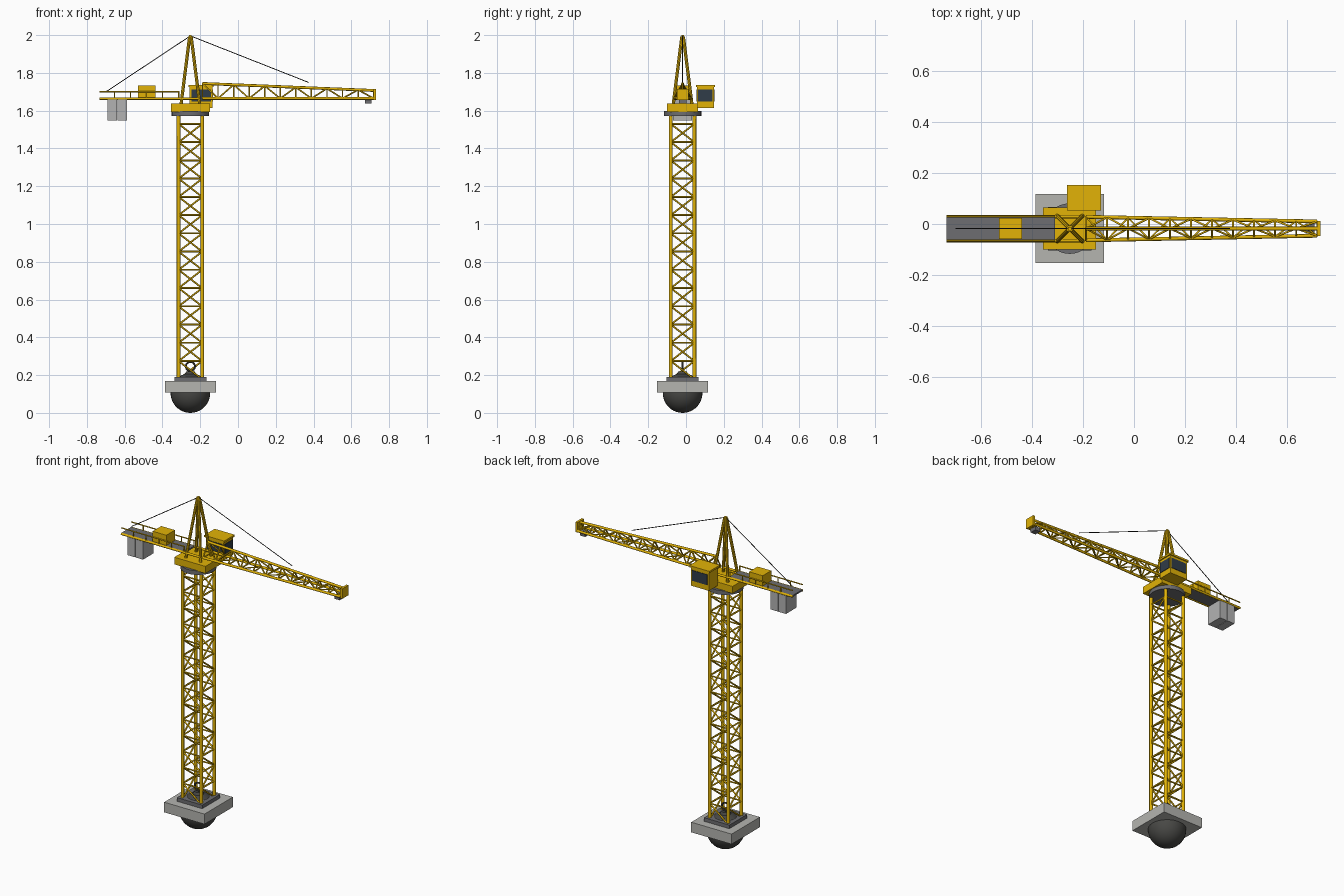
import bpy, bmesh, math
from mathutils import Vector, Matrix

if "Cube" in bpy.data.objects:
    bpy.data.objects.remove(bpy.data.objects["Cube"])

CX, CY = -0.252, -0.018          # mast axis


def material(name, rgb):
    m = bpy.data.materials.new(name)
    m.diffuse_color = (*rgb, 1)
    m.use_nodes = True
    m.node_tree.nodes["Principled BSDF"].inputs["Base Color"].default_value = m.diffuse_color
    return m


YELLOW = material("crane yellow", (0.76, 0.45, 0.002))
CONCRETE = material("concrete grey", (0.46, 0.46, 0.435))
WEIGHT = material("counterweight grey", (0.45, 0.45, 0.45))
STEEL = material("dark steel", (0.155, 0.155, 0.165))
IRON = material("ball iron", (0.065, 0.065, 0.06))
GLASS = material("window glass", (0.03, 0.045, 0.065))
CABLE = material("cable black", (0.025, 0.025, 0.025))


def finish(bm, name, mat, smooth=False):
    me = bpy.data.meshes.new(name)
    bmesh.ops.recalc_face_normals(bm, faces=bm.faces)
    for f in bm.faces:
        f.smooth = smooth and len(f.verts) <= 4
    bm.to_mesh(me)
    bm.free()
    me.materials.append(mat)
    ob = bpy.data.objects.new(name, me)
    bpy.context.collection.objects.link(ob)
    return ob


def add_box(bm, lo, hi):
    lo, hi = Vector(lo), Vector(hi)
    size = Matrix.Diagonal((*(hi - lo), 1))
    bmesh.ops.create_cube(bm, size=1, matrix=Matrix.Translation((lo + hi) / 2) @ size)


def box(name, mat, lo, hi):
    bm = bmesh.new()
    add_box(bm, lo, hi)
    return finish(bm, name, mat)


def tube(bm, a, b, t, seg=8):
    """Round bar of diameter t from a to b."""
    a, b = Vector(a), Vector(b)
    rot = (b - a).to_track_quat('Z', 'Y').to_matrix().to_4x4()
    bmesh.ops.create_cone(bm, cap_ends=True, segments=seg, radius1=t / 2, radius2=t / 2,
                          depth=(b - a).length, matrix=Matrix.Translation((a + b) / 2) @ rot)


def disc(name, mat, r1, r2, z0, z1, seg=32):
    bm = bmesh.new()
    bmesh.ops.create_cone(bm, cap_ends=True, segments=seg, radius1=r1, radius2=r2, depth=z1 - z0,
                          matrix=Matrix.Translation((CX, CY, (z0 + z1) / 2)))
    return finish(bm, name, mat, smooth=True)


def corners(h, z):
    return [Vector((CX + sx * h, CY + sy * h, z)) for sx, sy in ((-1, -1), (1, -1), (1, 1), (-1, 1))]


# Wrecking ball with collar and lifting ring
bm = bmesh.new()
bmesh.ops.create_uvsphere(bm, u_segments=32, v_segments=20, radius=0.105,
                          matrix=Matrix.Translation((CX, CY, 0.105)))
finish(bm, "ball", IRON, smooth=True)
disc("ball_collar", IRON, 0.035, 0.022, 0.195, 0.22, 20)
bpy.ops.mesh.primitive_torus_add(major_segments=24, minor_segments=8, major_radius=0.024, minor_radius=0.005,
                                 location=(CX, CY, 0.246), rotation=(math.pi / 2, 0, 0))
ring = bpy.context.object
ring.name = "lifting_ring"
ring.data.materials.append(IRON)
bpy.ops.object.shade_smooth_by_angle()

# Foundation
box("foundation_slab", CONCRETE, (CX - 0.135, CY - 0.135, 0.107), (CX + 0.135, CY + 0.135, 0.168))
box("base_plate", STEEL, (CX - 0.085, CY - 0.085, 0.168), (CX + 0.085, CY + 0.085, 0.19))

# Lattice mast: one zigzag diagonal per face, mirrored on opposite faces
H, Z0, Z1, BAYS = 0.0625, 0.178, 1.53, 14
bm = bmesh.new()
for a, b in zip(corners(H, 0.175), corners(H, 1.578)):
    tube(bm, a, b, 0.02)
finish(bm, "mast_columns", YELLOW, smooth=True)
bm = bmesh.new()
step = (Z1 - Z0) / BAYS
for i in range(BAYS + 1):
    low, high = corners(H, Z0 + i * step), corners(H, Z0 + (i + 1) * step)
    for k in range(4):
        n = (k + 1) % 4
        tube(bm, low[k], low[n], 0.0095, 6)
        if i < BAYS:
            a, b = (k, n) if i % 2 else (n, k)
            tube(bm, low[a], high[b], 0.0095, 6)
finish(bm, "mast_bracing", YELLOW, smooth=True)

# Slewing ring and turntable
disc("slewing_ring", STEEL, 0.099, 0.099, 1.572, 1.597)
box("turntable", YELLOW, (CX - 0.104, CY - 0.082, 1.594), (CX + 0.104, CY + 0.082, 1.637))

# Tower peak
bm = bmesh.new()
for a, b in zip(corners(0.05, 1.63), corners(0.004, 1.992)):
    tube(bm, a, b, 0.017)
add_box(bm, (CX - 0.007, CY - 0.007, 1.98), (CX + 0.007, CY + 0.007, 2.0))
finish(bm, "tower_peak", YELLOW, smooth=False)

# Triangular jib, tapering to the tip
JX0, JX1, JB = -0.188, 0.718, 11


def jib_points(t):
    x = JX0 + (JX1 - JX0) * t
    w = 0.046 - 0.018 * t
    return (Vector((x, CY - w, 1.665)), Vector((x, CY + w, 1.665)), Vector((x, CY, 1.744 - 0.037 * t)))


bm = bmesh.new()
for a, b in zip(jib_points(0), jib_points(1)):
    tube(bm, a, b, 0.015)
finish(bm, "jib_chords", YELLOW, smooth=True)
bm = bmesh.new()
for i in range(JB + 1):
    p = jib_points(i / JB)
    for j in range(3):
        tube(bm, p[j], p[(j + 1) % 3], 0.0085, 6)
    if i < JB:
        q = jib_points((i + 1) / JB)
        for s in (0, 1):
            tube(bm, *((p[s], q[2]) if i % 2 else (p[2], q[s])), 0.0085, 6)
        tube(bm, *((p[0], q[1]) if i % 2 else (p[1], q[0])), 0.0075, 6)
finish(bm, "jib_bracing", YELLOW, smooth=True)
box("jib_end_plate", YELLOW, (0.717, CY - 0.03, 1.656), (0.731, CY + 0.03, 1.716))
box("jib_tip_pulley", STEEL, (0.673, CY - 0.02, 1.637), (0.707, CY + 0.02, 1.66))

# Counter jib: deck, side beams and railings
DX0, DX1 = -0.734, -0.31
box("counter_deck", STEEL, (DX0, CY - 0.046, 1.661), (DX1, CY + 0.046, 1.67))
bm = bmesh.new()
rails = bmesh.new()
for s in (-1, 1):
    y = CY + s * 0.047
    tube(bm, (DX0, y, 1.664), (-0.2, y, 1.664), 0.014)
    tube(rails, (DX0, y, 1.7), (DX1, y, 1.7), 0.007)
    for i in range(5):
        x = -0.654 + i * 0.085
        tube(rails, (x, y, 1.666), (x, y, 1.7), 0.006)
finish(bm, "counter_jib_beams", YELLOW, smooth=True)
finish(rails, "counter_jib_railing", YELLOW, smooth=True)
for i, x in enumerate((-0.691, -0.638)):
    box(f"counterweight_{i + 1}", WEIGHT, (x, CY - 0.05, 1.548), (x + 0.05, CY + 0.05, 1.661))
box("winch_housing", YELLOW, (-0.529, CY - 0.041, 1.667), (-0.438, CY + 0.041, 1.732))

# Operator cab with windows on three sides
X0, X1, Y0, Y1 = -0.256, -0.136, 0.058, 0.147
box("cab", YELLOW, (X0, Y0, 1.615), (X1, Y1, 1.728))
box("cab_roof", YELLOW, (X0 - 0.007, Y0 - 0.006, 1.726), (X1 + 0.007, Y1 + 0.006, 1.737))
bm = bmesh.new()
add_box(bm, (X1 - 0.002, Y0 + 0.006, 1.648), (X1 + 0.003, Y1 - 0.006, 1.711))
for y in (Y0, Y1):
    add_box(bm, (X0 + 0.01, y - 0.003, 1.648), (X1 - 0.008, y + 0.003, 1.711))
finish(bm, "cab_windows", GLASS)

# Pendant cables
bm = bmesh.new()
for end in ((0.375, CY, 1.749), (-0.699, CY, 1.7)):
    tube(bm, (CX, CY, 1.996), end, 0.0045, 6)
finish(bm, "pendant_cables", CABLE)
